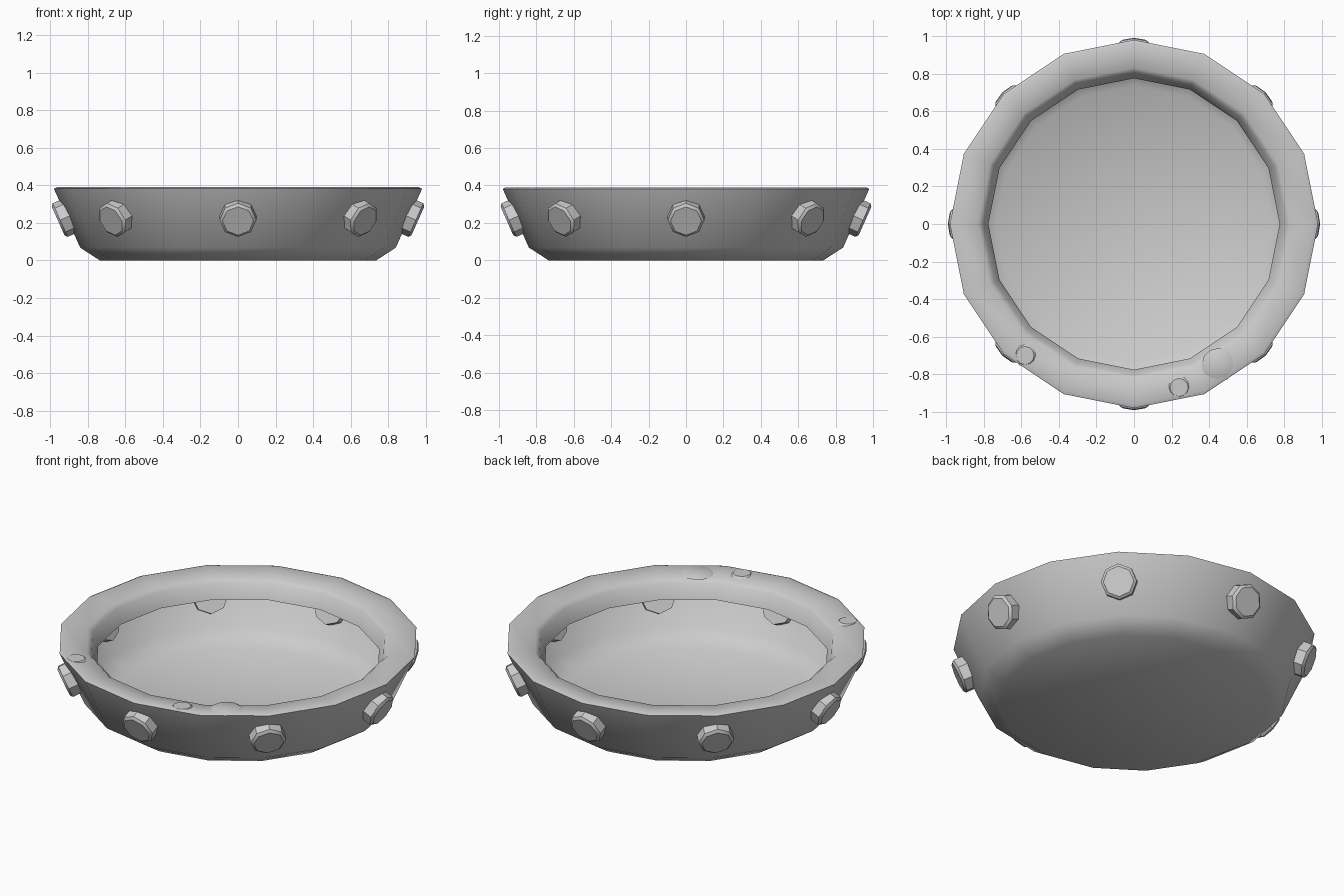
import bpy, bmesh, math
from mathutils import Matrix, Vector

if "Cube" in bpy.data.objects:
    bpy.data.objects.remove(bpy.data.objects["Cube"])


def lathe(name, profile, sides, matrix=None, cap_start=False, cap_end=False, angle=34):
    """Revolve an (r, z) profile around z into an object."""
    bm = bmesh.new()
    rings = []
    for r, z in profile:
        rings.append([bm.verts.new((r * math.cos(2 * math.pi * i / sides),
                                    r * math.sin(2 * math.pi * i / sides), z))
                      for i in range(sides)])
    for a, b in zip(rings, rings[1:]):
        for i in range(sides):
            j = (i + 1) % sides
            bm.faces.new((a[i], a[j], b[j], b[i]))
    if cap_start:
        bm.faces.new(rings[0][::-1])
    if cap_end:
        bm.faces.new(rings[-1])
    mesh = bpy.data.meshes.new(name)
    bm.to_mesh(mesh)
    bm.free()
    ob = bpy.data.objects.new(name, mesh)
    bpy.context.collection.objects.link(ob)
    if matrix:
        ob.matrix_world = matrix
    bpy.ops.object.select_all(action='DESELECT')
    ob.select_set(True)
    bpy.context.view_layer.objects.active = ob
    bpy.ops.object.shade_smooth_by_angle(angle=math.radians(angle))
    return ob


# Thin-walled bowl with an inward rim and a short hanging lip
lathe("bowl", [(0.735, 0), (0.84, 0.068), (0.98, 0.382), (0.962, 0.39),
               (0.83, 0.375), (0.805, 0.355), (0.775, 0.27)],
      16, cap_start=True)

# Eight octagonal studs set through the wall along its normal
stud_profile = [(0.098, -0.05), (0.098, 0.042), (0.083, 0.054)]
for k in range(8):
    turn = Matrix.Rotation(k * math.pi / 4, 4, 'Z')
    tilt = Matrix.Rotation(math.radians(90 + 24), 4, 'Y')
    place = Matrix.Translation(Vector((0.908, 0, 0.232)))
    lathe(f"stud_{k + 1}", stud_profile, 8, turn @ place @ tilt,
          cap_start=True, cap_end=True, angle=30)

# Faint flat patches on the front of the rim
for k, (x, y, r) in enumerate([(-0.58, -0.70, 0.06), (0.24, -0.87, 0.06),
                               (0.45, -0.75, 0.09)]):
    lathe(f"rim_patch_{k + 1}", [(r, -0.008), (r * 0.8, 0.003)], 12,
          Matrix.Translation((x, y, 0.387)), cap_start=True, cap_end=True)
